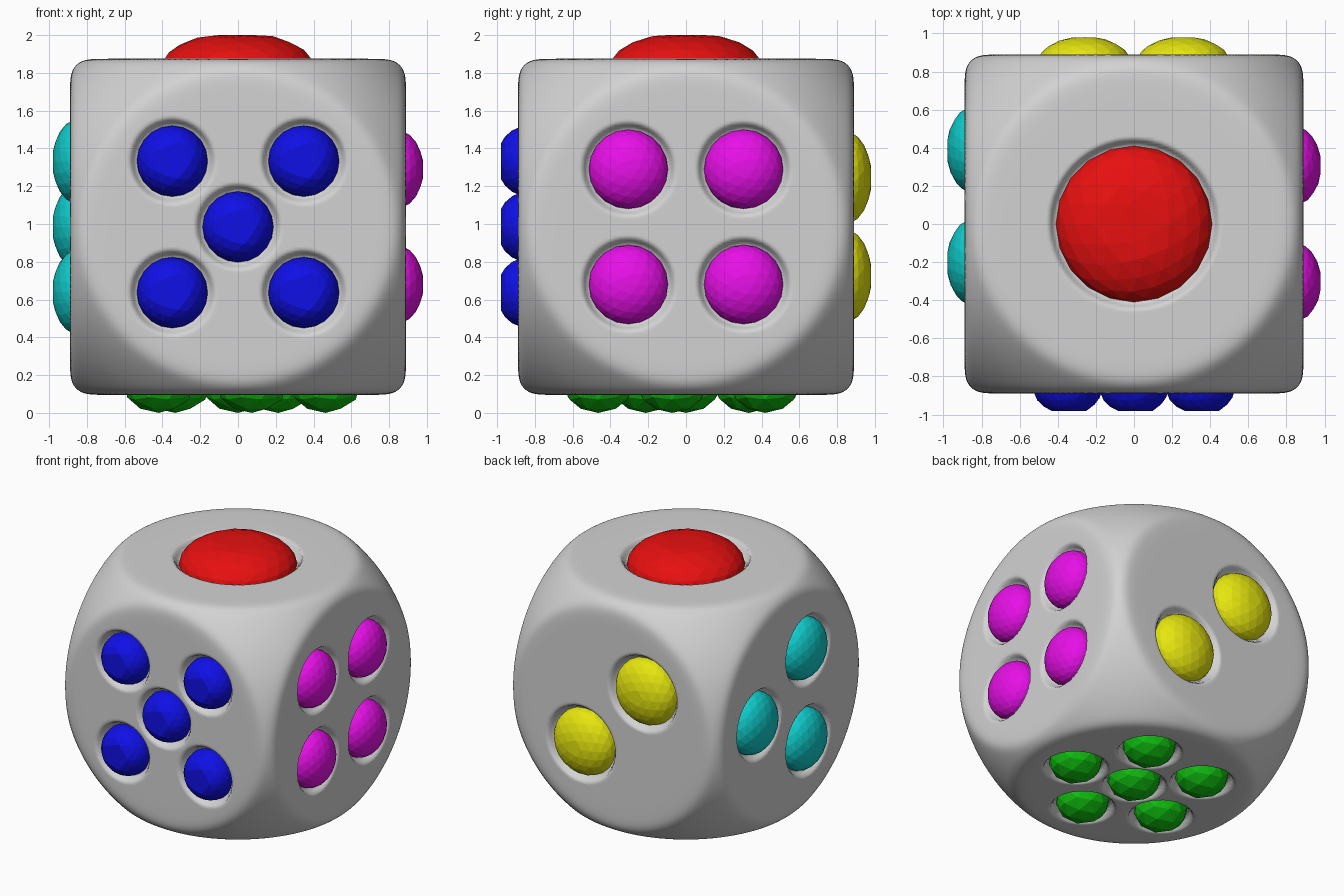
import bpy
import bmesh
import math
from mathutils import Matrix, Vector

cube = bpy.data.objects.get("Cube")
if cube:
    bpy.data.objects.remove(cube, do_unlink=True)

HALF = 0.89         # half the width of the body
ROUND = 1.215       # sphere that trims edges and corners
SHARP = 60          # crispness of the rim around each flat
SINK = 0.055        # depth of the dent around each pip
CENTRE = Vector((0, 0, 0.985))


def material(name, rgb):
    mat = bpy.data.materials.new(name)
    mat.use_nodes = True
    mat.diffuse_color = (*rgb, 1)
    mat.node_tree.nodes["Principled BSDF"].inputs["Base Color"].default_value = (*rgb, 1)
    return mat


def add_object(name, bm, mat, smooth):
    mesh = bpy.data.meshes.new(name)
    for face in bm.faces:
        face.smooth = smooth
    bm.to_mesh(mesh)
    bm.free()
    mesh.materials.append(mat)
    obj = bpy.data.objects.new(name, mesh)
    bpy.context.collection.objects.link(obj)
    return obj


low = 0.005
grey = material("light grey", (0.65, 0.65, 0.65))
red = material("red", (0.8, low, low))
blue = material("blue", (low, low, 0.8))
magenta = material("magenta", (0.8, low, 0.8))
yellow = material("yellow", (0.8, 0.8, low))
teal = material("teal", (low, 0.6, 0.6))
green = material("green", (low, 0.5, low))

# Pip layouts, as offsets on each face
square = [(a, b) for a in (-1, 1) for b in (-1, 1)]
five = [(0, 0)] + [(0.348 * a, 0.348 * b) for a, b in square]
four = [(0.305 * a, 0.305 * b) for a, b in square]
three = [(-0.2, 0.345), (0.39, 0), (-0.2, -0.345)]
two = [(-0.26, 0.26), (0.26, -0.26)]
ring = [math.radians(-9 + 72 * k) for k in range(5)]
six = [(0, 0)] + [(0.47 * math.cos(a), 0.47 * math.sin(a)) for a in ring]

# name, material, axis, side, offsets, radius, rise, flat cap, subdivisions
faces = [
    ("top_pip", red, 2, 1, [(0, 0)], 0.41, 0.125, 0.92, 3),
    ("front_pip", blue, 1, -1, five, 0.188, 0.09, 0.85, 3),
    ("left_pip", magenta, 0, 1, four, 0.21, 0.09, 0.98, 3),
    ("back_pip", yellow, 1, 1, two, 0.25, 0.09, 0.97, 3),
    ("right_pip", teal, 0, -1, three, 0.23, 0.09, 0.97, 3),
    ("bottom_pip", green, 2, -1, six, 0.188, 0.095, 1.0, 2),
]


def spot(axis, side, offset):
    """Point on a face; offsets run along the two other axes in order."""
    point = list(offset)
    point.insert(axis, side * HALF)
    return Vector(point)


# Faceted pips, each a squashed ball with a flattened crown
dents = []
for name, mat, axis, side, offsets, radius, rise, cap, level in faces:
    normal = Vector([side if i == axis else 0 for i in range(3)])
    turn = normal.to_track_quat('Z', 'Y').to_matrix().to_4x4()
    height = (SINK + rise) / cap
    for number, offset in enumerate(offsets, 1):
        point = spot(axis, side, offset)
        dents.append((axis, side, point, radius))
        bm = bmesh.new()
        bmesh.ops.create_icosphere(bm, subdivisions=level, radius=1)
        for v in bm.verts:
            v.co.z = min(v.co.z, cap)
        scale = Matrix.Diagonal((radius, radius, height, 1))
        place = Matrix.Translation(CENTRE + point - normal * SINK)
        bm.transform(place @ turn @ scale)
        add_object(f"{name}_{number}", bm, mat, False)

# Body: a fine cube grid trimmed by a sphere, with a dent around each pip
bm = bmesh.new()
bmesh.ops.create_cube(bm, size=2 * HALF)
bmesh.ops.subdivide_edges(bm, edges=bm.edges[:], cuts=119, use_grid_fill=True)
for v in bm.verts:
    p = v.co.copy()
    total = sum(abs(c / HALF) ** SHARP for c in p) + (p.length / ROUND) ** SHARP
    p *= total ** (-1 / SHARP)
    push = Vector((0, 0, 0))
    for axis, side, point, radius in dents:
        if p[axis] * side > 0.8:
            gap = p - point
            gap[axis] = 0
            t = min(max((radius + 0.04 - gap.length) / 0.04, 0), 1)
            depth = SINK * t * t * (3 - 2 * t)
            push[axis] = -side * max(depth, abs(push[axis]))
    v.co = p + push + CENTRE
add_object("body", bm, grey, True)
